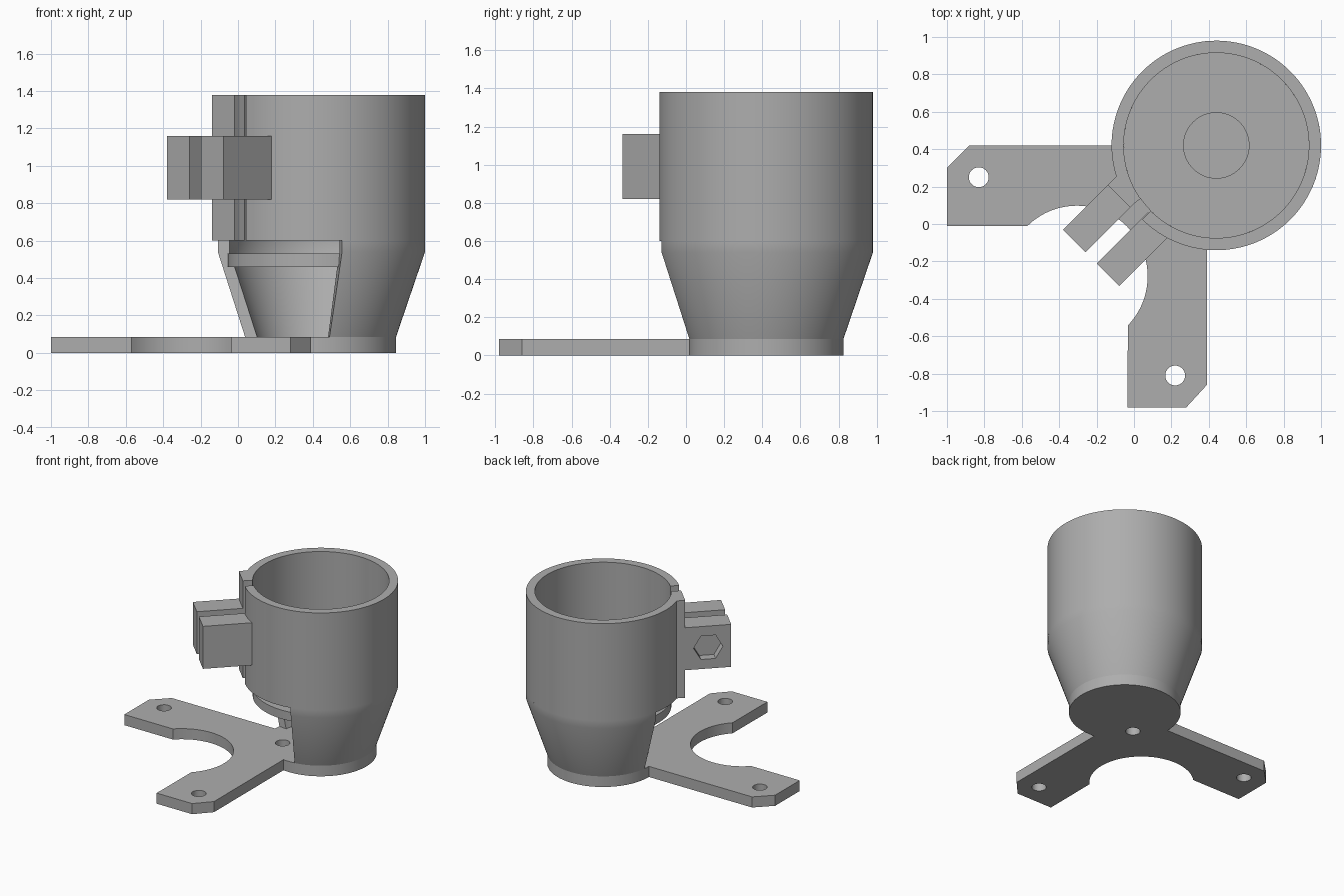
import bpy, bmesh
from math import radians, sin, cos, pi, atan2
from mathutils import Matrix, Vector

cube = bpy.data.objects.get("Cube")
if cube:
    bpy.data.objects.remove(cube, do_unlink=True)

grey = bpy.data.materials.new("light_grey")
grey.use_nodes = True
GREY = (0.42, 0.42, 0.42, 1)
grey.diffuse_color = GREY
grey.node_tree.nodes["Principled BSDF"].inputs["Base Color"].default_value = GREY

# Cup frame: origin on the cup axis, local x points out along the clamp
CUP = Matrix.Translation((0.44, 0.42, 0)) @ Matrix.Rotation(radians(225), 4, 'Z')
BASE = 0.085


def finish(name, bm, frame=None):
    if frame:
        bm.transform(frame)
    bmesh.ops.recalc_face_normals(bm, faces=bm.faces)
    mesh = bpy.data.meshes.new(name)
    bm.to_mesh(mesh)
    bm.free()
    mesh.materials.append(grey)
    ob = bpy.data.objects.new(name, mesh)
    bpy.context.collection.objects.link(ob)
    return ob


def box(name, x, y, z):
    bm = bmesh.new()
    bmesh.ops.create_cube(bm, size=1)
    for v in bm.verts:
        v.co = [(a + b) / 2 + c * (b - a) for (a, b), c in zip((x, y, z), v.co)]
    return finish(name, bm, CUP)


def cylinder(name, radius, depth, frame, sides=96):
    bm = bmesh.new()
    bmesh.ops.create_cone(bm, cap_ends=True, segments=sides, radius1=radius,
                          radius2=radius, depth=depth)
    return finish(name, bm, frame)


def sweep(name, profile, start, end, steps=120):
    """Turn a closed (radius, z) profile; start and end angles may depend on z."""
    bm = bmesh.new()
    rings = []
    for i in range(steps + 1):
        ring = []
        for r, z in profile:
            a = radians(start(z) + (end(z) - start(z)) * i / steps)
            ring.append(bm.verts.new((r * cos(a), r * sin(a), z)))
        rings.append(ring)
    n = len(profile)
    for a, b in zip(rings, rings[1:]):
        for k in range(n):
            bm.faces.new((a[k], a[(k + 1) % n], b[(k + 1) % n], b[k]))
    bm.faces.new(rings[0])
    bm.faces.new(rings[-1])
    return finish(name, bm, CUP)


def combine(ob, other, operation):
    mod = ob.modifiers.new("cut", 'BOOLEAN')
    mod.object, mod.operation, mod.solver = other, operation, 'EXACT'
    graph = bpy.context.evaluated_depsgraph_get()
    mesh = bpy.data.meshes.new_from_object(ob.evaluated_get(graph))
    ob.modifiers.clear()
    ob.data = mesh
    bpy.data.objects.remove(other, do_unlink=True)


# Mounting plate: two chamfered arms around a round clearance
centre, clear = Vector((-0.305, -0.28)), 0.378
p0, p1 = Vector((-0.035, -0.54)) - centre, Vector((-0.57, -0.01)) - centre
a0, a1 = atan2(p0.y, p0.x), atan2(p1.y, p1.x)
outline = [(-1, -0.01), (-1, 0.30), (-0.88, 0.42), (0.39, 0.42),
           (0.39, -0.86), (0.28, -0.98), (-0.035, -0.98)]
for i in range(41):
    a = a0 + (a1 - a0) * i / 40
    outline.append((centre.x + clear * cos(a), centre.y + clear * sin(a)))
bm = bmesh.new()
face = bm.faces.new([bm.verts.new((x, y, 0)) for x, y in outline])
top = bmesh.ops.extrude_face_region(bm, geom=[face])["geom"]
bmesh.ops.translate(bm, vec=(0, 0, BASE),
                    verts=[g for g in top if isinstance(g, bmesh.types.BMVert)])
plate = finish("mounting_plate", bm)

# Round foot of the cup joined to the plate, then the three screw holes
foot = cylinder("foot", 0.405, BASE, CUP @ Matrix.Translation((0, 0, BASE / 2)), 128)
combine(plate, foot, 'UNION')
for x, y in ((-0.83, 0.25), (0.22, -0.81), (0.22, 0.25)):
    combine(plate, cylinder("hole", 0.053, 1, Matrix.Translation((x, y, 0)), 40),
            'DIFFERENCE')

# Tapered lower shell, open towards the clamp
RIM, SLIT, FLOOR, UNDER = 1.38, 0.60, 0.53, 0.46


def opening(z):
    return 52 + 5 * min(1, (z - BASE) / 0.45)


lower = sweep("lower_shell",
              [(0.405, BASE), (0.56, 0.54), (0.56, SLIT), (0.495, SLIT),
               (0.495, FLOOR), (0.467, UNDER), (0.34, BASE)],
              opening, lambda z: 360 - opening(z))

# Clamp ring above, split by a narrow gap
ring = sweep("clamp_ring", [(0.56, SLIT), (0.56, RIM), (0.495, RIM), (0.495, SLIT)],
             lambda z: 0, lambda z: 350.2, 160)

# Cup floor with a central opening
floor = cylinder("cup_floor", 0.495, FLOOR - UNDER,
                 CUP @ Matrix.Translation((0, 0, (FLOOR + UNDER) / 2)), 128)
combine(floor, cylinder("bore", 0.175, 1, CUP @ Matrix.Translation((0, 0, 0.5)), 64),
        'DIFFERENCE')

# Clamp ears, with a full-height lip beside the gap
lip = box("clamp_lip", (0.49, 0.559), (-0.26, -0.09), (SLIT, RIM))
ears = [box("nut_ear", (0.497, 0.898), (-0.26, -0.09), (0.82, 1.16)),
        box("bolt_ear", (0.51, 0.898), (-0.005, 0.165), (0.82, 1.16))]
AXIS = Matrix.Rotation(pi / 2, 4, 'X') @ Matrix.Rotation(pi / 6, 4, 'Z')


def across(v):
    return CUP @ Matrix.Translation((0.729, v, 0.99)) @ AXIS


for ear in ears:
    combine(ear, cylinder("bolt_hole", 0.06, 1, across(0), 40), 'DIFFERENCE')
combine(ears[0], cylinder("nut_pocket", 0.108, 0.14, across(-0.26), 6), 'DIFFERENCE')

# Smooth the round walls and keep the edges crisp
for ob in [plate, lower, ring, floor, lip] + ears:
    bpy.ops.object.select_all(action='DESELECT')
    ob.select_set(True)
    bpy.context.view_layer.objects.active = ob
    bpy.ops.object.shade_smooth_by_angle(angle=radians(30))
